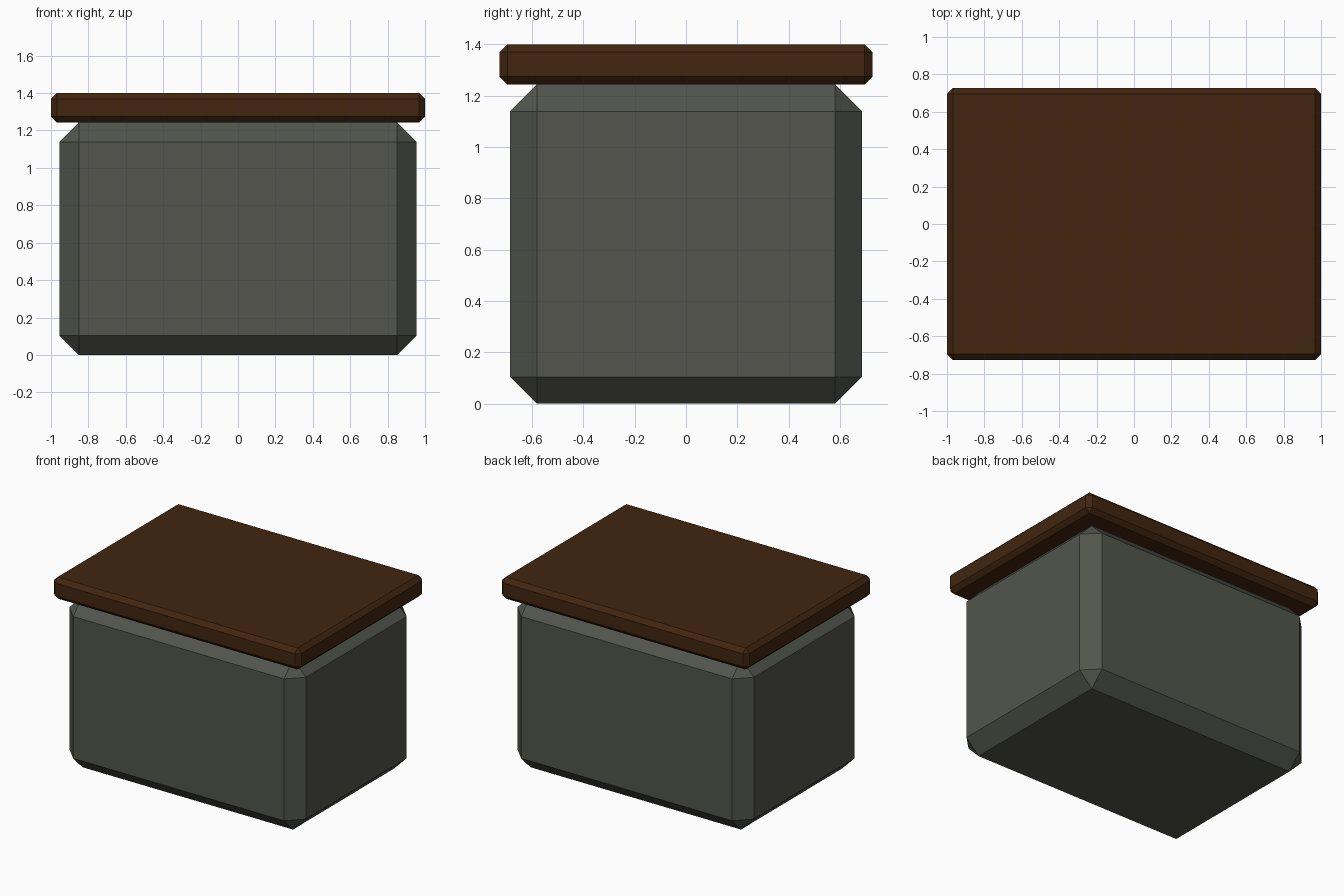
import bpy, bmesh

if "Cube" in bpy.data.objects:
    bpy.data.objects.remove(bpy.data.objects["Cube"])


def material(name, rgb):
    m = bpy.data.materials.new(name)
    m.diffuse_color = (*rgb, 1.0)
    m.use_nodes = True
    m.node_tree.nodes["Principled BSDF"].inputs["Base Color"].default_value = m.diffuse_color
    return m


def chamfered_box(name, half_x, half_y, z0, z1, chamfer, mat):
    bm = bmesh.new()
    bmesh.ops.create_cube(bm, size=2.0)
    for v in bm.verts:
        v.co.x *= half_x
        v.co.y *= half_y
        v.co.z = z1 if v.co.z > 0 else z0
    bmesh.ops.bevel(bm, geom=bm.edges[:], offset=chamfer, offset_type='OFFSET',
                    segments=1, profile=0.5, affect='EDGES')
    bmesh.ops.recalc_face_normals(bm, faces=bm.faces[:])
    mesh = bpy.data.meshes.new(name)
    bm.to_mesh(mesh)
    bm.free()
    mesh.materials.append(mat)
    obj = bpy.data.objects.new(name, mesh)
    bpy.context.collection.objects.link(obj)
    return obj


stone = material("grey_green_stone", (0.084, 0.091, 0.072))
wood = material("dark_brown_wood", (0.054, 0.0185, 0.0048))

# Heavy chamfered base block
chamfered_box("base_block", 0.955, 0.685, 0.0, 1.243, 0.104, stone)

# Overhanging lid slab
chamfered_box("lid", 1.0, 0.727, 1.243, 1.40, 0.031, wood)
